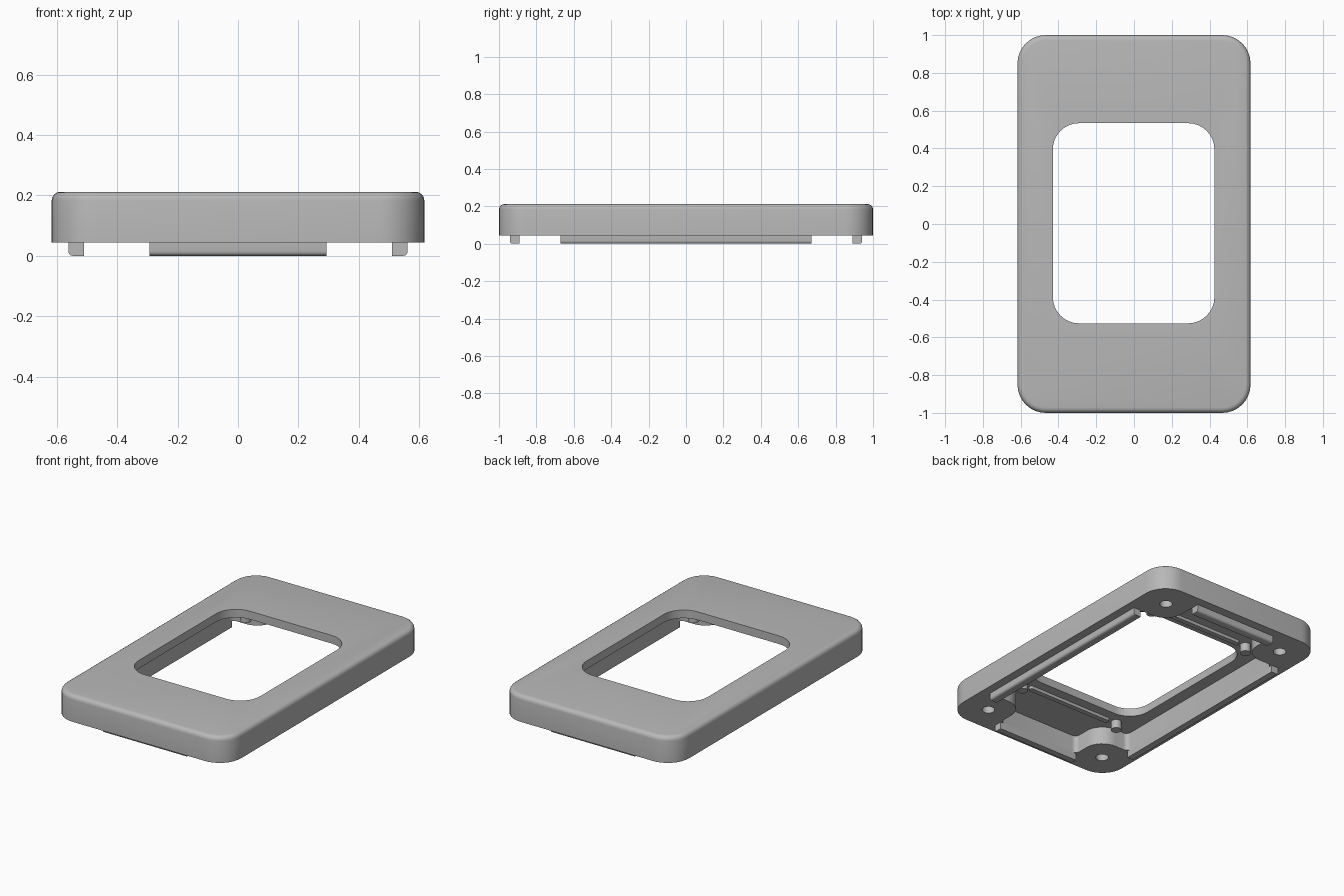
import bpy, bmesh, math
from mathutils import Vector

if "Cube" in bpy.data.objects:
    bpy.data.objects.remove(bpy.data.objects["Cube"])

RIM, TOP, CEIL = 0.045, 0.212, 0.16      # rim underside, top face, inside of the top plate

grey = bpy.data.materials.new("light grey plastic")
grey.diffuse_color = (0.48, 0.48, 0.48, 1)
grey.use_nodes = True
grey.node_tree.nodes["Principled BSDF"].inputs["Base Color"].default_value = grey.diffuse_color


def rounded(corners, radii, steps=8):
    """Round every right-angled corner of a closed outline."""
    out = []
    n = len(corners)
    for i, r in enumerate(radii):
        p = Vector(corners[i])
        d1 = (Vector(corners[i - 1]) - p).normalized()
        d2 = (Vector(corners[(i + 1) % n]) - p).normalized()
        c = p + r * (d1 + d2)
        for k in range(steps + 1):
            t = math.pi / 2 * k / steps
            out.append(c - r * (d2 * math.cos(t) + d1 * math.sin(t)))
    return out


def rect(cx, cy, hx, hy, r):
    return rounded([(cx + hx, cy - hy), (cx + hx, cy + hy),
                    (cx - hx, cy + hy), (cx - hx, cy - hy)], [r] * 4)


def circle(cx, cy, r, n=24):
    return [Vector((cx + r * math.cos(2 * math.pi * k / n),
                    cy + r * math.sin(2 * math.pi * k / n))) for k in range(n)]


def finish(name, bm):
    bmesh.ops.recalc_face_normals(bm, faces=bm.faces)
    me = bpy.data.meshes.new(name)
    bm.to_mesh(me)
    bm.free()
    me.materials.append(grey)
    ob = bpy.data.objects.new(name, me)
    bpy.context.collection.objects.link(ob)
    return ob


def smooth(ob):
    bpy.ops.object.select_all(action='DESELECT')
    ob.select_set(True)
    bpy.context.view_layer.objects.active = ob
    bpy.ops.object.shade_smooth_by_angle(angle=math.radians(35))


def prism(name, outline, z0, z1, bevel=0.0, pick=None, segments=4):
    """Extrude an outline from z0 to z1 and round the edges chosen by pick."""
    bm = bmesh.new()
    f = bm.faces.new([bm.verts.new((p.x, p.y, z0)) for p in outline])
    top = bmesh.ops.extrude_face_region(bm, geom=[f])["geom"]
    verts = [v for v in top if isinstance(v, bmesh.types.BMVert)]
    bmesh.ops.translate(bm, verts=verts, vec=(0, 0, z1 - z0))
    bmesh.ops.recalc_face_normals(bm, faces=bm.faces)
    if pick:
        edges = [e for e in bm.edges if all(pick(v.co) for v in e.verts)]
        bmesh.ops.bevel(bm, geom=edges, offset=bevel, segments=segments,
                        profile=0.5, affect='EDGES')
    return finish(name, bm)


def cut(ob, cutter):
    """Subtract a cutter from an object and remove the cutter."""
    mod = ob.modifiers.new("cut", 'BOOLEAN')
    mod.operation, mod.solver, mod.object = 'DIFFERENCE', 'EXACT', cutter
    bpy.context.view_layer.objects.active = ob
    bpy.ops.object.modifier_apply(modifier=mod.name)
    bpy.data.objects.remove(cutter)


# Frame shell with softened top edge
frame = prism("frame", rect(0, 0, 0.617, 1.0, 0.15), RIM, TOP, 0.028,
              lambda co: co.z > TOP - 1e-4)

# Hollow underside, leaving a rounded screw boss in each corner
quarter = [(0.51, 0.67), (0.295, 0.67), (0.295, 0.89)]
radii = [0.03, 0.12, 0.03]
corners, rr = [], []
for sx, sy in ((1, 1), (-1, 1), (-1, -1), (1, -1)):
    step = 1 if sx * sy > 0 else -1
    corners += [(sx * x, sy * y) for x, y in quarter[::step]]
    rr += radii[::step]
cut(frame, prism("cavity_cutter", rounded(corners, rr), -0.1, CEIL))

# Window opening
cut(frame, prism("window_cutter", rect(-0.002, 0.004, 0.428, 0.53, 0.14), 0.1, 0.4))

# Blind screw holes
for sx in (-1, 1):
    for sy in (-1, 1):
        cut(frame, prism("hole_cutter", circle(sx * 0.443, sy * 0.825, 0.038), -0.1, 0.15))
smooth(frame)

# Locating tongues below the rim, rounded on the outer lower edge
for s, side in ((-1, "left"), (1, "right")):
    smooth(prism(side + "_tongue",
                 [Vector(p) for p in ((s * 0.51, -0.67), (s * 0.562, -0.67),
                                      (s * 0.562, 0.67), (s * 0.51, 0.67))],
                 0, RIM, 0.015, lambda co, s=s: co.z < 1e-4 and s * co.x > 0.55))
for s, side in ((-1, "front"), (1, "back")):
    smooth(prism(side + "_tongue",
                 [Vector(p) for p in ((-0.293, s * 0.89), (0.293, s * 0.89),
                                      (0.293, s * 0.942), (-0.293, s * 0.942))],
                 0, RIM, 0.015, lambda co, s=s: co.z < 1e-4 and s * co.y > 0.93))

# Pegs and thin ribs hanging from the inside of the top plate
for sy, side in ((-1, "front"), (1, "back")):
    for sx, hand in ((-1, "left"), (1, "right")):
        smooth(prism(f"{side}_{hand}_peg", circle(sx * 0.365, sy * 0.6, 0.032),
                     0.105, CEIL + 0.01))
    prism(side + "_rib", rect(0, sy * 0.605, 0.305, 0.016, 0.01), CEIL - 0.02, CEIL + 0.01)
